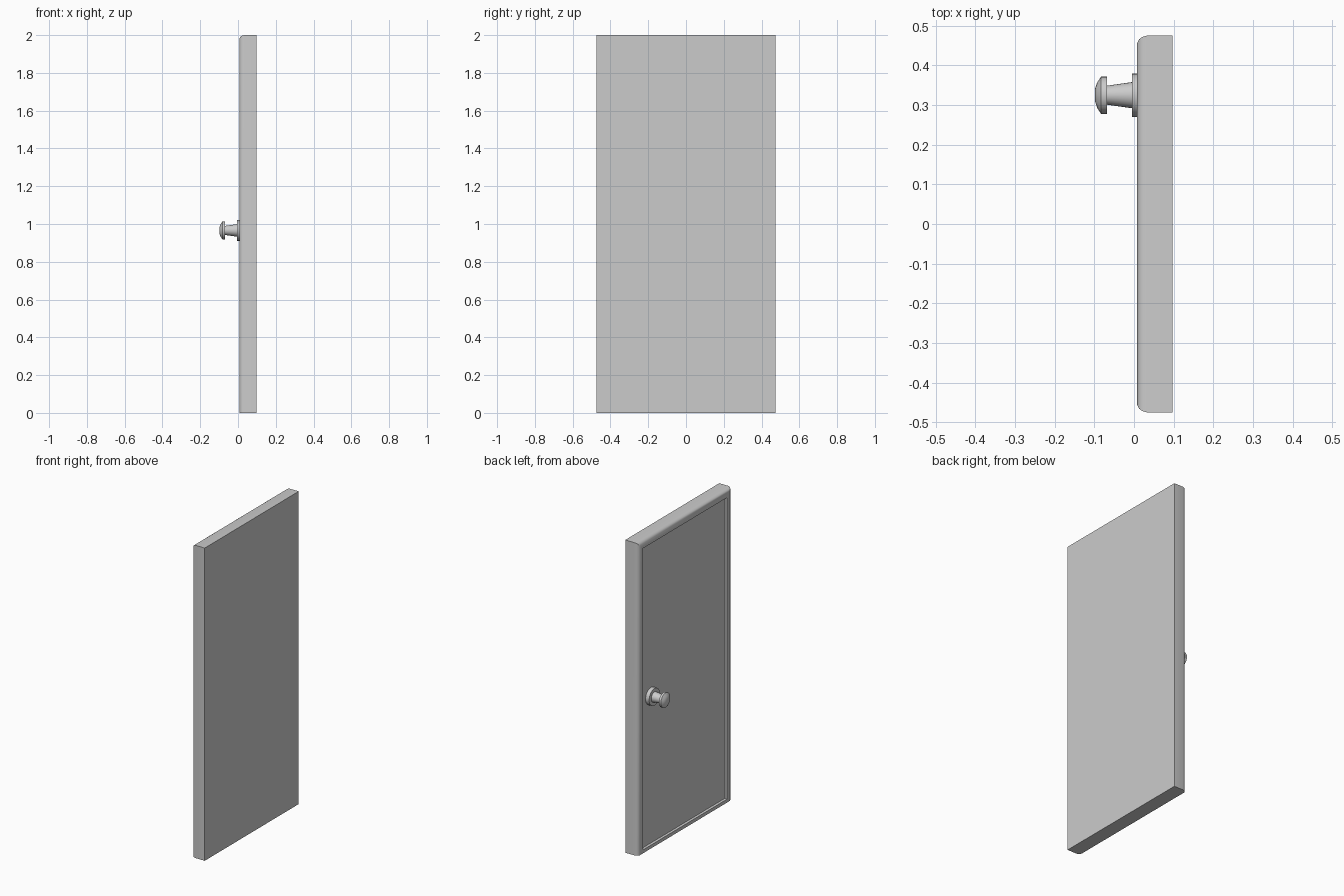
import bpy, bmesh, math
from mathutils import Vector

if "Cube" in bpy.data.objects:
    bpy.data.objects.remove(bpy.data.objects["Cube"])


def finish(name, bm):
    bmesh.ops.recalc_face_normals(bm, faces=bm.faces)
    mesh = bpy.data.meshes.new(name)
    bm.to_mesh(mesh)
    bm.free()
    ob = bpy.data.objects.new(name, mesh)
    bpy.context.collection.objects.link(ob)
    bpy.ops.object.select_all(action='DESELECT')
    bpy.context.view_layer.objects.active = ob
    ob.select_set(True)
    bpy.ops.object.shade_smooth_by_angle(angle=math.radians(30))
    return ob


def loft(name, rings):
    """Bridge successive point rings and cap both ends."""
    bm = bmesh.new()
    loops = [[bm.verts.new(p) for p in ring] for ring in rings]
    n = len(loops[0])
    for a, b in zip(loops, loops[1:]):
        for i in range(n):
            j = (i + 1) % n
            bm.faces.new((a[i], a[j], b[j], b[i]))
    bm.faces.new(loops[0])
    bm.faces.new(loops[-1])
    return finish(name, bm)


W, H = 0.475, 2.0


def door_ring(x, inset, bottom):
    w, t = W - inset, H - inset
    return [(x, -w, bottom), (x, w, bottom), (x, w, t), (x, -w, t)]


# Door slab: rounded sides and top, square foot, shallow recessed panel
loft("door_panel", [door_ring(*p) for p in (
    (0.097, 0.0, 0.0),
    (0.032, 0.0, 0.0),
    (0.021, 0.003, 0.0),
    (0.013, 0.009, 0.0),
    (0.008, 0.019, 0.0),
    (0.008, 0.050, 0.022),
    (0.020, 0.054, 0.026),
)])


# Knob parts turned around the x axis
CY, CZ, SEG = 0.325, 0.966, 24


def turned(name, profile):
    rings = []
    for x, r in profile:
        rings.append([(x, CY + r * math.cos(math.tau * i / SEG),
                       CZ + r * math.sin(math.tau * i / SEG)) for i in range(SEG)])
    return loft(name, rings)


turned("doorknob", [
    (0.021, 0.055), (-0.005, 0.055),                      # backplate
    (-0.005, 0.033), (-0.068, 0.024),                     # tapered stem
    (-0.068, 0.047), (-0.083, 0.047),                     # head rim
    (-0.093, 0.032), (-0.098, 0.017),                     # domed head
])
